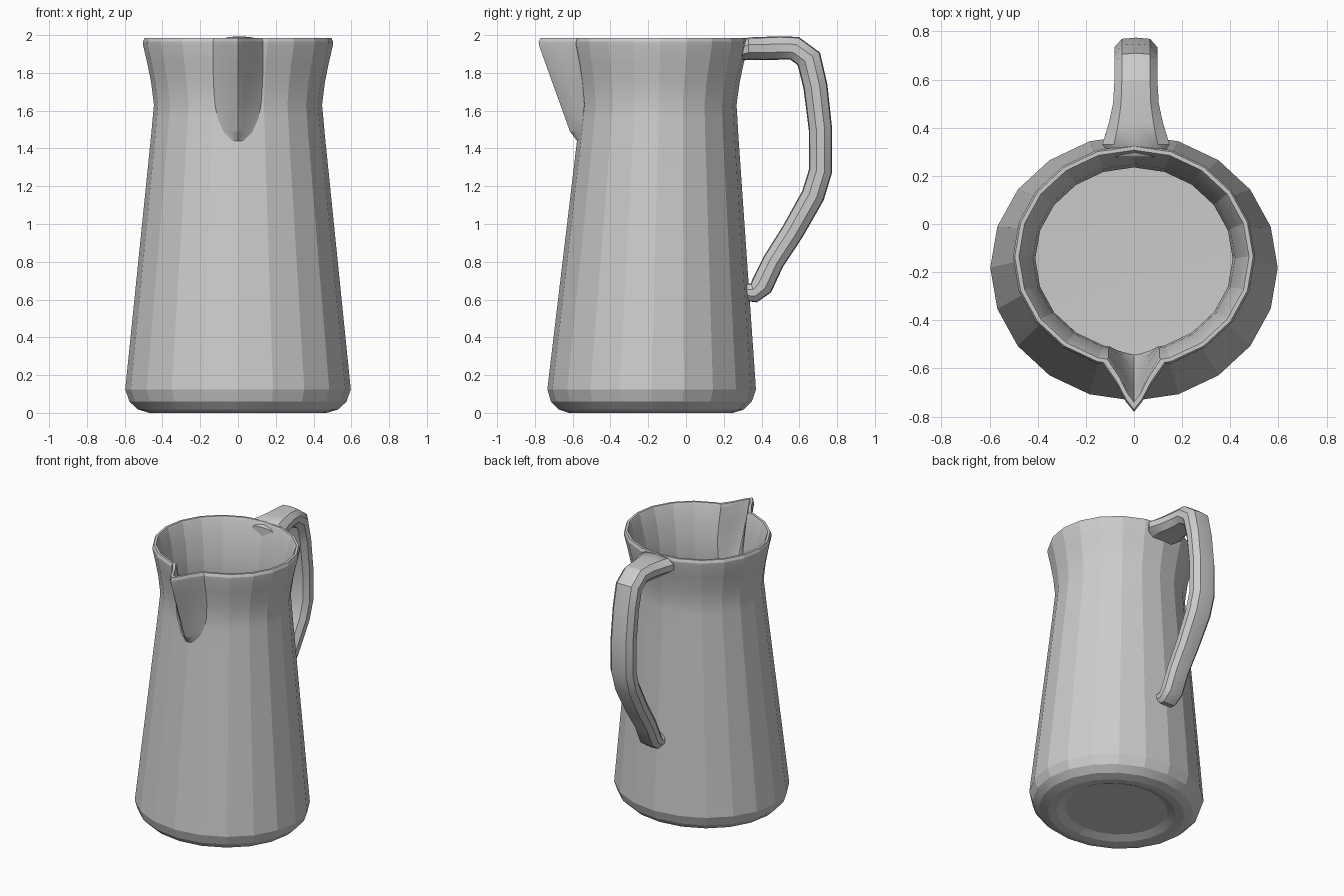
import bpy, bmesh, math
from mathutils import Vector

if "Cube" in bpy.data.objects:
    bpy.data.objects.remove(bpy.data.objects["Cube"], do_unlink=True)

GREY = (0.6, 0.6, 0.6, 1)
clay = bpy.data.materials.new("grey_clay")
clay.use_nodes = True
clay.diffuse_color = GREY
clay.node_tree.nodes["Principled BSDF"].inputs["Base Color"].default_value = GREY


def lerp(a, b, t):
    return a + (b - a) * t


def loft(name, rings, angle):
    """Join closed rings of equal size, cap both ends."""
    bm = bmesh.new()
    loops = [[bm.verts.new(p) for p in ring] for ring in rings]
    n = len(loops[0])
    for a, b in zip(loops, loops[1:]):
        for i in range(n):
            j = (i + 1) % n
            bm.faces.new((a[i], a[j], b[j], b[i]))
    bm.faces.new(loops[0])
    bm.faces.new(loops[-1])
    bmesh.ops.recalc_face_normals(bm, faces=bm.faces)
    mesh = bpy.data.meshes.new(name)
    bm.to_mesh(mesh)
    bm.free()
    mesh.materials.append(clay)
    obj = bpy.data.objects.new(name, mesh)
    bpy.context.collection.objects.link(obj)
    bpy.ops.object.select_all(action="DESELECT")
    obj.select_set(True)
    bpy.context.view_layer.objects.active = obj
    bpy.ops.object.shade_smooth_by_angle(angle=math.radians(angle))
    return obj


# Jug body: twenty-sided hollow wall, pulled forward into a pouring lip
STEP = math.radians(18)
DEPTH = 0.925
LIP = [(-1, 0), (-.55, .42), (-.25, .8), (0, 1), (.25, .8), (.55, .42), (1, 0)]


def body_ring(r, z, inner):
    cy = -0.185 + 0.025 * z
    ring = [(r * math.sin(k * STEP), cy - DEPTH * r * math.cos(k * STEP), z)
            for k in range(1, 20)]
    u = min(1, max(0, (z - 1.44) / 0.5))
    w = max(0.03, 0.132 * math.sqrt(1 - (1 - u) ** 4)) * (1 - 0.2 * inner)
    w = min(w, 0.29 * r)
    tip = -0.78 + 0.36 * max(0, 1.95 - z) + 0.05 * inner
    for t, push in LIP:
        x = w * t
        frac = abs(x) / (r * math.sin(STEP))
        y = cy - DEPTH * r * lerp(1, math.cos(STEP), frac)
        if z > 1.44:
            y -= push * max(0, cy - DEPTH * r - tip)
        ring.append((x, y, z))
    return ring


# radius, height, share of inner wall offset
outer = [(.2, .03, 0), (.35, .028, 0), (.41, .004, 0), (.47, 0, 0), (.53, .018, 0),
         (.575, .06, 0), (.597, .125, 0), (.463, 1.44, 0), (.458, 1.49, 0),
         (.452, 1.56, 0), (.445, 1.63, 0), (.46, 1.75, 0), (.48, 1.85, 0),
         (.502, 1.945, 0), (.503, 1.965, 0), (.495, 1.985, .2)]
inner = [(.478, 1.985, .8), (.468, 1.965, 1), (.44, 1.85, 1), (.42, 1.75, 1),
         (.41, 1.63, 1), (.415, 1.56, 1), (.42, 1.49, 1), (.425, 1.44, 1),
         (.555, .16, 1), (.53, .1, 1), (.48, .08, 1), (.3, .075, 1)]
loft("jug_body", [body_ring(*p) for p in outer + inner], 14)

# Handle: rounded rectangular section swept down the back
# y, z, half width, half thickness
path = [(.278, 1.91, .10, .045), (.33, 1.928, .14, .06), (.42, 1.929, .112, .062),
        (.5, 1.932, .095, .062), (.575, 1.93, .09, .064), (.65, 1.875, .09, .068),
        (.685, 1.73, .09, .064), (.712, 1.5, .09, .062), (.712, 1.28, .09, .062),
        (.672, 1.15, .088, .062), (.565, .96, .08, .06), (.462, .8, .075, .058),
        (.4, .67, .075, .06), (.36, .635, .07, .052), (.3, .64, .065, .045)]
section = [(1, .35), (.65, .92), (0, 1), (-.65, .92), (-1, .35),
           (-1, -.35), (-.65, -.92), (0, -1), (.65, -.92), (1, -.35)]
rings = []
for i, (y, z, hw, ht) in enumerate(path):
    a = path[max(0, i - 1)]
    b = path[min(len(path) - 1, i + 1)]
    along = Vector((0, b[0] - a[0], b[1] - a[1])).normalized()
    if i < 2:
        along = Vector((0, 1, 0))
    normal = Vector((1, 0, 0)).cross(along)
    centre = Vector((.008, y, z))
    rings.append([centre + Vector((hw * s, 0, 0)) + normal * ht * t for s, t in section])
loft("handle", rings, 32)
